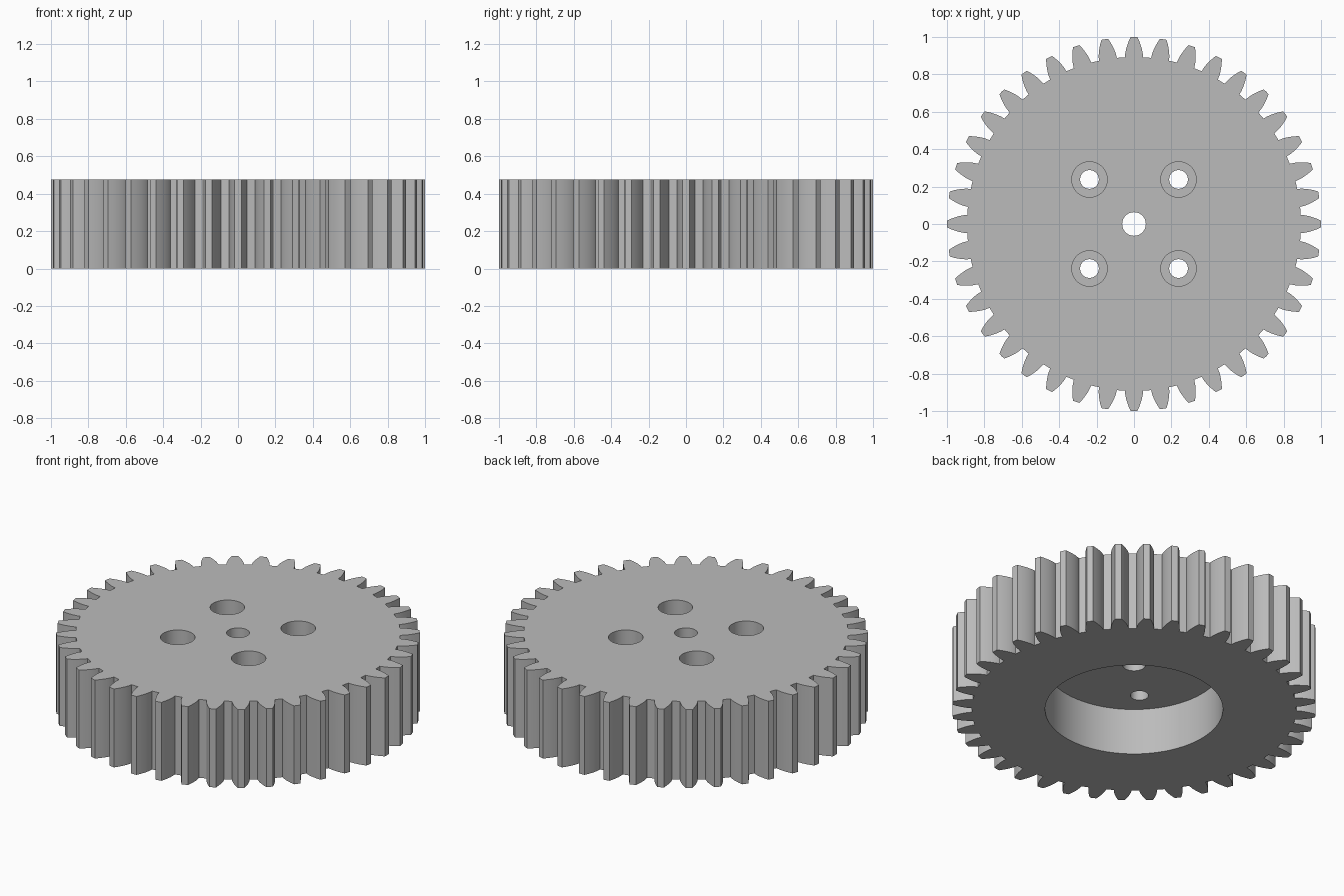
import bpy, bmesh
from math import pi, tan, acos, cos, sin, radians

TEETH = 40
HEIGHT = 0.476
MODULE = 2 / (TEETH + 2)
PITCH_R = MODULE * TEETH / 2
ROOT_R = PITCH_R - 1.25 * MODULE
PRESSURE = radians(20)
BASE_R = PITCH_R * cos(PRESSURE)
POCKET_TOP = 0.282
BOLT_OFFSET = 0.238

cube = bpy.data.objects.get("Cube")
if cube:
    bpy.data.objects.remove(cube, do_unlink=True)

grey = bpy.data.materials.new("light grey")
grey.use_nodes = True
colour = (0.5, 0.5, 0.5, 1)
grey.diffuse_color = colour
grey.node_tree.nodes["Principled BSDF"].inputs["Base Color"].default_value = colour


def make_object(name, bm):
    bmesh.ops.recalc_face_normals(bm, faces=bm.faces)
    mesh = bpy.data.meshes.new(name)
    bm.to_mesh(mesh)
    bm.free()
    obj = bpy.data.objects.new(name, mesh)
    bpy.context.collection.objects.link(obj)
    mesh.materials.append(grey)
    return obj


def involute(angle):
    return tan(angle) - angle


def half_angle(radius):
    """Half the angular width of a tooth at the given radius."""
    pressure = acos(min(1, BASE_R / radius))
    return pi / (2 * TEETH) + involute(PRESSURE) - involute(pressure)


def lathe(name, profile, x=0, y=0, segments=64):
    """Closed solid of revolution from (radius, z) pairs."""
    bm = bmesh.new()
    rings = []
    for r, z in profile:
        angles = [2 * pi * i / segments for i in range(segments)]
        rings.append([bm.verts.new((x + r * cos(a), y + r * sin(a), z)) for a in angles])
    for low, high in zip(rings, rings[1:]):
        for i in range(segments):
            j = (i + 1) % segments
            bm.faces.new((low[i], low[j], high[j], high[i]))
    bm.faces.new(rings[0])
    bm.faces.new(rings[-1])
    return make_object(name, bm)


# Toothed body: involute outline, extruded upward
steps = 5
flank = [(ROOT_R, half_angle(BASE_R))]
for i in range(steps + 1):
    r = BASE_R + (1 - BASE_R) * i / steps
    flank.append((r, half_angle(r)))
tooth = [(r, -a) for r, a in flank] + [(1, 0)] + [(r, a) for r, a in reversed(flank)]

bm = bmesh.new()
outline = []
for t in range(TEETH):
    middle = 2 * pi * t / TEETH
    for r, a in tooth:
        outline.append(bm.verts.new((r * cos(middle + a), r * sin(middle + a), 0)))
base = bm.faces.new(outline)
extruded = bmesh.ops.extrude_face_region(bm, geom=[base], use_keep_orig=True)
top = [g for g in extruded["geom"] if isinstance(g, bmesh.types.BMVert)]
bmesh.ops.translate(bm, verts=top, vec=(0, 0, HEIGHT))
gear = make_object("gear_body", bm)

# Cutters: underside pocket, shaft bore and four counterbored bolt holes
cutters = [
    lathe("pocket_cutter", [(0.489, -0.1), (0.489, POCKET_TOP)], segments=96),
    lathe("shaft_cutter", [(0.063, 0.1), (0.063, 0.6)]),
]
for sx in (-1, 1):
    for sy in (-1, 1):
        profile = [(0.05, 0.1), (0.05, 0.357), (0.095, 0.357), (0.095, 0.6)]
        cutters.append(lathe("bolt_cutter", profile, sx * BOLT_OFFSET, sy * BOLT_OFFSET))

bpy.context.view_layer.objects.active = gear
for cutter in cutters:
    cutter.hide_render = True
    cut = gear.modifiers.new("cut", "BOOLEAN")
    cut.operation = "DIFFERENCE"
    cut.solver = "EXACT"
    cut.object = cutter
    bpy.ops.object.modifier_apply(modifier=cut.name)
    bpy.data.objects.remove(cutter, do_unlink=True)

# Smooth bores and flanks, crisp rims
bpy.ops.object.select_all(action="DESELECT")
gear.select_set(True)
bpy.ops.object.shade_smooth_by_angle(angle=radians(25))
